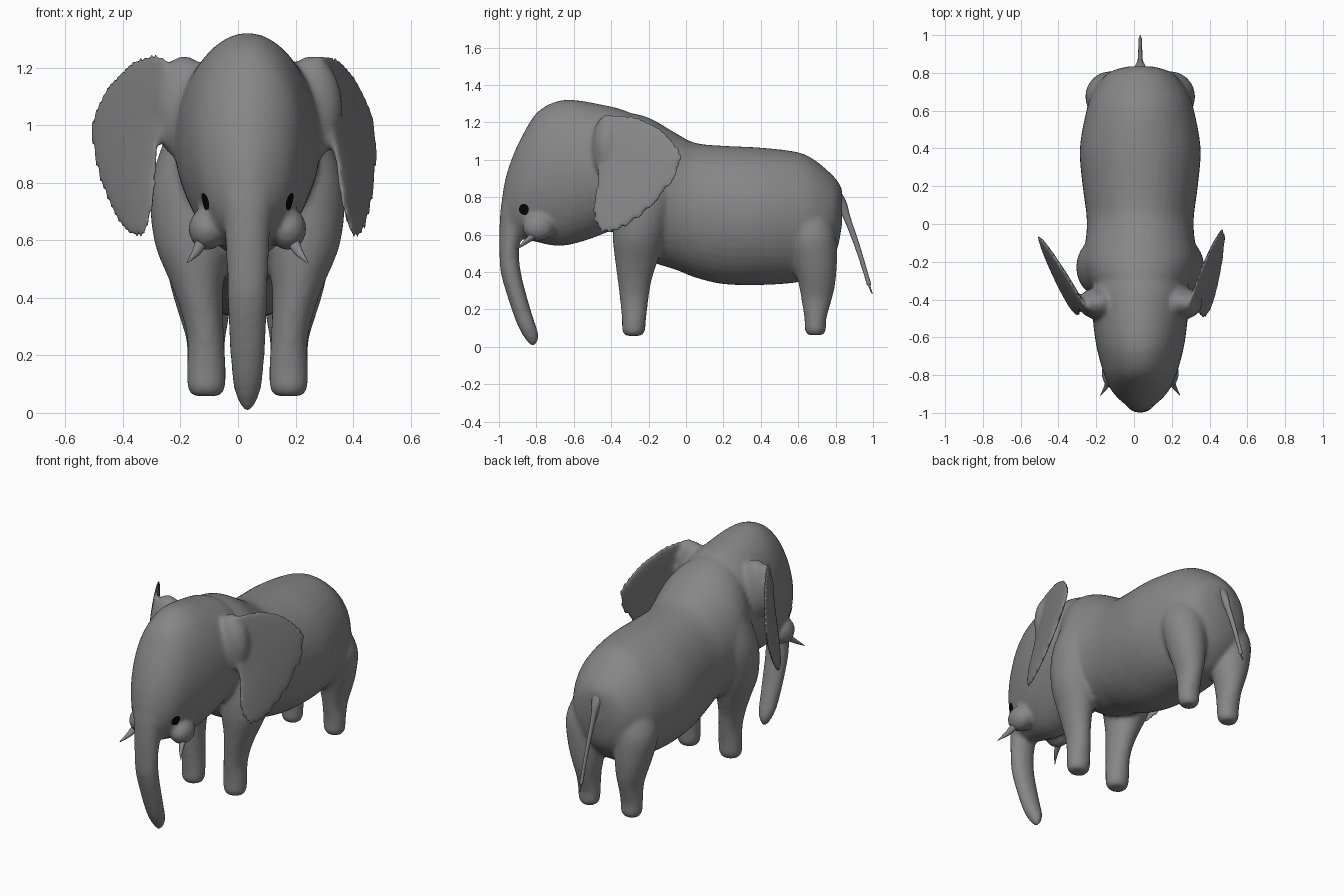
import bpy, bmesh, math
from mathutils import Vector, Matrix

if "Cube" in bpy.data.objects:
    bpy.data.objects.remove(bpy.data.objects["Cube"])

CX = 0.033  # mirror plane of the animal


def material(name, value):
    m = bpy.data.materials.new(name)
    m.diffuse_color = (value, value, value, 1)
    m.use_nodes = True
    m.node_tree.nodes["Principled BSDF"].inputs["Base Color"].default_value = m.diffuse_color
    return m


GREY = material("grey skin", 0.24)
BLACK = material("black eye", 0.002)


def spline(rows, steps=4, closed=False):
    """Catmull-Rom interpolation of rows of numbers."""
    n, out = len(rows), []
    for i in range(n if closed else n - 1):
        if closed:
            p = [rows[(i + k) % n] for k in (-1, 0, 1, 2)]
        else:
            p = [rows[min(max(i + k, 0), n - 1)] for k in (-1, 0, 1, 2)]
        for j in range(steps):
            t = j / steps
            out.append([0.5 * (2 * b + (c - a) * t + (2 * a - 5 * b + 4 * c - d) * t * t
                               + (3 * b - a - 3 * c + d) * t ** 3) for a, b, c, d in zip(*p)])
    return out if closed else out + [list(rows[-1])]


def skin(bm, rings, caps=True):
    """Bridge rings of points with quads."""
    vs = [[bm.verts.new(p) for p in r] for r in rings]
    for a, b in zip(vs, vs[1:]):
        for i in range(len(a)):
            j = (i + 1) % len(a)
            bm.faces.new((a[i], a[j], b[j], b[i]))
    if caps:
        bm.faces.new(vs[0][::-1])
        bm.faces.new(vs[-1])


def loft(bm, rows, axis, seg=28, side=1):
    """Rows are (offset x, y, z, half width, half depth or height)."""
    v = Vector((0, 0, 1)) if axis == 'Y' else Vector((0, 1, 0))
    rings = []
    for x, y, z, a, b in spline(rows):
        c = Vector((CX + side * x, y, z))
        a, b = max(a, 0.001), max(b, 0.001)
        rings.append([c + Vector((a * math.cos(t), 0, 0)) + v * b * math.sin(t)
                      for t in (2 * math.pi * i / seg for i in range(seg))])
    skin(bm, rings)


def ball(bm, c, r, side):
    mat = Matrix.Translation((CX + side * c[0], c[1], c[2])) @ Matrix.Diagonal((*r, 1))
    bmesh.ops.create_uvsphere(bm, u_segments=24, v_segments=16, radius=1, matrix=mat)


def finish(name, bm, mat):
    bmesh.ops.recalc_face_normals(bm, faces=bm.faces)
    me = bpy.data.meshes.new(name)
    bm.to_mesh(me)
    bm.free()
    me.materials.append(mat)
    for p in me.polygons:
        p.use_smooth = True
    ob = bpy.data.objects.new(name, me)
    bpy.context.collection.objects.link(ob)
    return ob


def spans(rows):
    """(y, bottom, top, half width) to loft rows."""
    return [(0, y, (lo + hi) / 2, w, (hi - lo) / 2) for y, lo, hi, w in rows]


body = bmesh.new()

# torso from rump to chest
loft(body, spans([
    (.835, .66, .84, .06), (.80, .50, .90, .17), (.70, .38, .99, .25),
    (.60, .345, 1.04, .285), (.40, .33, 1.065, .32), (.20, .335, 1.075, .305),
    (.05, .37, 1.09, .285), (-.05, .41, 1.14, .285), (-.20, .46, 1.225, .30),
    (-.33, .54, 1.25, .25), (-.42, .66, 1.20, .15)]), 'Y', 40)

# head
loft(body, spans([
    (-.25, .75, 1.22, .20), (-.33, .66, 1.265, .25), (-.45, .60, 1.295, .255),
    (-.60, .55, 1.32, .24), (-.70, .54, 1.31, .22), (-.80, .56, 1.25, .19),
    (-.88, .58, 1.12, .153), (-.93, .60, 1.01, .11), (-.965, .62, .90, .065),
    (-.985, .66, .79, .025)]), 'Y', 40)

# trunk
loft(body, [
    (0, -.82, .02 - .02, .004, .006), (0, -.822, .03, .026, .03), (0, -.838, .08, .046, .046),
    (0, -.865, .15, .056, .05), (0, -.903, .27, .064, .052), (0, -.937, .40, .070, .054),
    (0, -.945, .52, .073, .053), (0, -.93, .64, .080, .068), (0, -.90, .78, .10, .085),
    (0, -.86, .92, .09, .08)], 'Z')

# legs, cheeks and ear roots on both sides
for s in (-1, 1):
    loft(body, [
        (.143, -.28, .058, .045, .042), (.143, -.28, .085, .065, .061),
        (.143, -.278, .15, .068, .065), (.145, -.277, .25, .064, .076),
        (.158, -.275, .35, .073, .09), (.175, -.266, .45, .092, .112),
        (.19, -.25, .60, .135, .142), (.19, -.22, .80, .145, .16),
        (.17, -.20, 1.0, .10, .12)], 'Z', side=s)
    loft(body, [
        (.145, .692, .062, .042, .04), (.145, .692, .09, .061, .057),
        (.145, .692, .15, .065, .059), (.145, .698, .25, .067, .081),
        (.15, .70, .33, .085, .097), (.16, .69, .45, .11, .117),
        (.16, .67, .60, .13, .13), (.13, .65, .75, .10, .10)], 'Z', side=s)
    ball(body, (.14, -.79, .64), (.065, .085, .075), s)
    ball(body, (.22, -.42, 1.06), (.11, .085, .18), s)

# ears: lens-shaped plates, the left one spread wider
RIM = [(-.40, 1.25), (-.25, 1.23), (-.12, 1.16), (-.04, 1.07), (-.02, 1.0), (-.055, .90),
       (-.15, .775), (-.25, .685), (-.35, .62), (-.42, .605), (-.47, .615), (-.505, .72),
       (-.485, .85), (-.48, .95), (-.48, 1.10), (-.46, 1.22)]
for s, x0, lean_y, lean_z, stretch in ((1, .30, .335, .19, 1.0), (-1, .28, .52, .13, .9)):
    rim = spline(RIM, 3, True)
    rings = []
    for k in range(-8, 9):
        f = max(math.cos(k / 8 * math.pi / 2), .02)
        t = .022 * math.sin(k / 8 * math.pi / 2)
        ring = []
        for y, z in rim:
            y, z = -.29 + (y + .29) * f, .97 + (z - .97) * f
            x = x0 + lean_y * (y + .4) - lean_z * (z - 1.24) + t
            ring.append((s * x, -.4 + (y + .4) * stretch, z))
        rings.append(ring)
    skin(body, rings)

elephant = finish("body", body, GREY)
rm = elephant.modifiers.new("blend", 'REMESH')
rm.mode = 'VOXEL'
rm.voxel_size = .013
rm.use_smooth_shade = True
sm = elephant.modifiers.new("soften", 'SMOOTH')
sm.factor = .5
sm.iterations = 7

# tail
bm = bmesh.new()
loft(bm, [(0, .77, .86, .06, .04), (0, .825, .775, .03, .032), (0, .86, .69, .015, .02),
          (0, .915, .54, .011, .015), (0, .965, .38, .009, .012), (0, .978, .335, .010, .012),
          (0, .98, .325, .005, .006), (0, .995, .285, .004, .004)], 'Z', 12)
finish("tail", bm, GREY)

for s, label in ((-1, "left"), (1, "right")):
    # tusks
    bm = bmesh.new()
    loft(bm, [(.145, -.76, .63, .024, .03), (.158, -.81, .60, .022, .026),
              (.178, -.86, .56, .014, .016), (.21, -.907, .522, .002, .002)], 'Y', 14, s)
    finish(label + "_tusk", bm, GREY)

    # eyes: thin discs laid on the skin
    bm = bmesh.new()
    c = Vector((CX + s * .145, -.865, .735))
    u = Vector((.7, s * .7, 0))
    skin(bm, [[c + u * r * math.cos(a) + Vector((0, 0, r * math.sin(a)))
               for a in (math.pi * i / 8 for i in range(16))]
              for r in (.031, .021, .011)], False)
    bmesh.ops.holes_fill(bm, edges=[e for e in bm.edges if e.is_boundary
                                    and all((v.co - c).length < .015 for v in e.verts)])
    eye = finish(label + "_eye", bm, BLACK)
    sw = eye.modifiers.new("lay on skin", 'SHRINKWRAP')
    sw.target = elephant
    sw.wrap_method = 'NEAREST_SURFACEPOINT'
    sw.wrap_mode = 'ABOVE_SURFACE'
    sw.offset = .004
